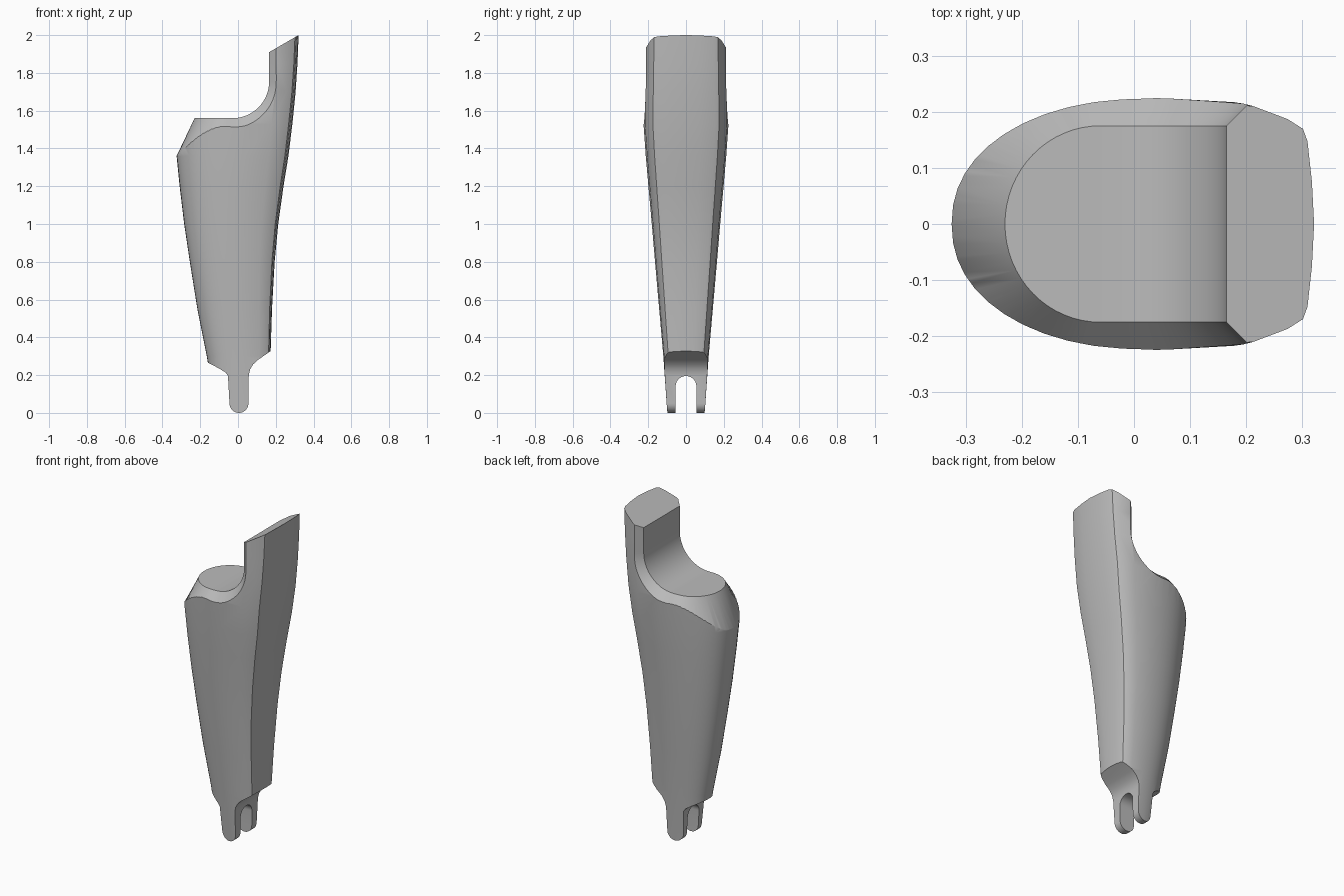
import bpy, bmesh, math
from mathutils import Vector

cube = bpy.data.objects.get("Cube")
if cube:
    bpy.data.objects.remove(cube)

grey = bpy.data.materials.new("plain grey")
grey.use_nodes = True
grey.diffuse_color = (0.5, 0.5, 0.5, 1)
grey.node_tree.nodes["Principled BSDF"].inputs["Base Color"].default_value = (0.5, 0.5, 0.5, 1)


def to_object(bm, name):
    bmesh.ops.recalc_face_normals(bm, faces=bm.faces)
    mesh = bpy.data.meshes.new(name)
    bm.to_mesh(mesh)
    bm.free()
    obj = bpy.data.objects.new(name, mesh)
    bpy.context.collection.objects.link(obj)
    mesh.materials.append(grey)
    return obj


def prism(name, points, direction):
    """Extrude a closed outline along a vector."""
    bm = bmesh.new()
    face = bm.faces.new([bm.verts.new(p) for p in points])
    out = bmesh.ops.extrude_face_region(bm, geom=[face], use_keep_orig=True)
    verts = [g for g in out["geom"] if isinstance(g, bmesh.types.BMVert)]
    bmesh.ops.translate(bm, verts=verts, vec=direction)
    return to_object(bm, name)


def combine(target, tool, operation):
    """Apply a boolean and discard its tool."""
    tool.hide_render = True
    mod = target.modifiers.new(operation, 'BOOLEAN')
    mod.operation, mod.object, mod.solver = operation, tool, 'EXACT'
    bpy.context.view_layer.objects.active = target
    bpy.ops.object.modifier_apply(modifier=mod.name)
    bpy.data.objects.remove(tool)


def section(z, left, right, width):
    """Round on the left, flatter with soft corners on the right."""
    mid = left + 0.6 * (right - left)
    half = []
    for i in range(13):
        a = math.pi / 2 * i / 12
        half.append((mid - (mid - left) * max(math.cos(a), 0) ** 0.9,
                     width * math.sin(a) ** 0.9))
    s = width / 0.225
    for inset, v in ((0.11, 0.965), (0.048, 0.86), (0.02, 0.78), (0.012, 0.68), (0.004, 0.35), (0, 0)):
        half.append((right - inset * s, width * v))
    ring = half + [(x, -y) for x, y in half[-2:0:-1]]
    return [Vector((x, y, z)) for x, y in ring]


# Tapered shell: height, left edge, right edge, half depth
stations = [(-0.1, -0.10, 0.17, 0.092), (0.3, -0.165, 0.172, 0.12),
            (0.55, -0.215, 0.18, 0.142), (0.8, -0.255, 0.194, 0.164),
            (1.0, -0.285, 0.213, 0.181), (1.2, -0.309, 0.241, 0.199),
            (1.36, -0.325, 0.267, 0.213), (1.53, -0.333, 0.288, 0.225),
            (1.7, -0.335, 0.305, 0.222), (1.85, -0.335, 0.315, 0.219),
            (2.1, -0.335, 0.325, 0.216)]
bm = bmesh.new()
rings = [[bm.verts.new(p) for p in section(*s)] for s in stations]
n = len(rings[0])
for low, high in zip(rings, rings[1:]):
    for i in range(n):
        j = (i + 1) % n
        bm.faces.new((low[i], low[j], high[j], high[i]))
bm.faces.new(rings[0])
bm.faces.new(rings[-1])
shell = to_object(bm, "lower_leg_shell")

# Side outline: rounded ankle prong, flared base and slanted top
prong = [(0.005 + 0.05 * math.cos(a), 0.05 + 0.05 * math.sin(a))
         for a in (math.pi + math.pi * i / 16 for i in range(17))]
outline = ([(-0.4, 0.39), (-0.157, 0.265), (-0.10, 0.235), (-0.065, 0.213), (-0.053, 0.195)]
           + prong
           + [(0.057, 0.2), (0.064, 0.23), (0.08, 0.257), (0.105, 0.28), (0.165, 0.322),
              (0.4, 0.48), (0.5, 2.104), (-0.5, 1.524)])
combine(shell, prism("outline", [(x, -0.5, z) for x, z in outline], (0, 1, 0)), 'INTERSECT')

# Arched slot that splits the prong in two
slot = [(0.055 * math.cos(a), 0.14 + 0.055 * math.sin(a))
        for a in (math.pi * i / 20 for i in range(21))]
slot += [(-0.055, -0.2), (0.055, -0.2)]
combine(shell, prism("slot", [(-0.5, y, z) for y, z in slot], (1, 0, 0)), 'DIFFERENCE')

# Knee hollow: pairs of rim point and bevel point, from the left end to the top
rim = []
for i in range(17):
    a = math.pi / 2 * i / 16
    c, s = math.cos(a), math.sin(a)
    inner = Vector((-0.06 - 0.17 * c, 0.175 * s, 1.56))
    rim.append((inner, inner + 2 * Vector((-0.095 * c, 0.05 * s, -0.05 - 0.15 * c ** 1.5))))
for i in range(17):
    a = math.pi / 2 * i / 16
    out = Vector((math.sin(a), 0, -math.cos(a)))
    inner = Vector((-0.03, 0.175, 1.755)) + 0.195 * out
    rim.append((inner, inner + 0.1 * out + Vector((0, 0.1, 0))))
rise = Vector((0, 0, 0.5))
rim.append((rim[-1][0] + rise, rim[-1][1] + rise))

bm = bmesh.new()
rows = []
for inner, outer in rim:
    row = [outer, inner, inner * 1, outer * 1]
    for p in row[2:]:
        p.y = -p.y
    rows.append([bm.verts.new(p) for p in row])
for r, q in zip(rows, rows[1:]):
    for k in range(3):
        bm.faces.new((r[k], r[k + 1], q[k + 1], q[k]))
bmesh.ops.remove_doubles(bm, verts=bm.verts, dist=1e-5)
lifted = bmesh.ops.extrude_face_region(bm, geom=list(bm.faces), use_keep_orig=True)
verts = [g for g in lifted["geom"] if isinstance(g, bmesh.types.BMVert)]
bmesh.ops.translate(bm, verts=verts, vec=(-1.5, 0, 1.5))
combine(shell, to_object(bm, "knee_hollow"), 'DIFFERENCE')

# Smooth the curved walls, keep the cut edges crisp
bpy.ops.object.select_all(action='DESELECT')
shell.select_set(True)
bpy.context.view_layer.objects.active = shell
bpy.ops.object.shade_smooth_by_angle(angle=math.radians(32))
